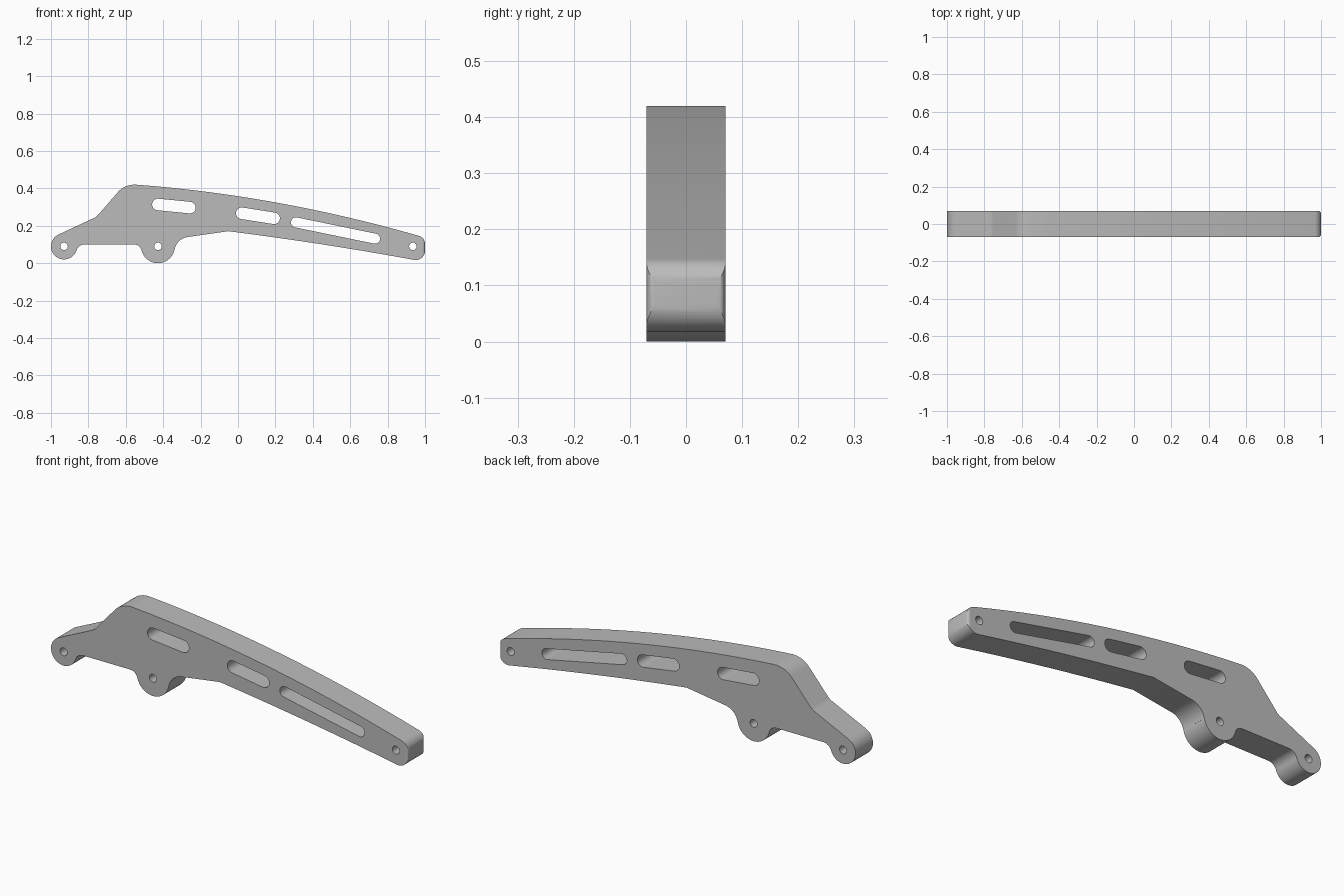
import bpy, bmesh
from math import cos, sin, radians, atan2, degrees

if "Cube" in bpy.data.objects:
    bpy.data.objects.remove(bpy.data.objects["Cube"])


def arc(cx, cz, r, start, end, n=12):
    angles = [radians(start + (end - start) * i / n) for i in range(n + 1)]
    return [(cx + r * cos(a), cz + r * sin(a)) for a in angles]


def circle(cx, cz, r, n=24):
    return arc(cx, cz, r, 0, 360, n)[:-1]


def slot(x0, z0, x1, z1, r):
    a = degrees(atan2(z1 - z0, x1 - x0))
    return arc(x0, z0, r, a + 90, a + 270) + arc(x1, z1, r, a - 90, a + 90)


def bow(x0, z0, x1, z1, rise, n=16):
    """Shallow curve between two points, bulging upward by rise."""
    return [(x0 + (x1 - x0) * t, z0 + (z1 - z0) * t + 4 * rise * t * (1 - t))
            for t in (i / n for i in range(1, n))]


def solid(name, loops, to_3d, depth):
    """Fill closed loops (outline plus holes) and extrude by the depth vector."""
    bm = bmesh.new()
    for loop in loops:
        verts = [bm.verts.new(to_3d(*p)) for p in loop]
        for a, b in zip(verts, verts[1:] + verts[:1]):
            bm.edges.new((a, b))
    bmesh.ops.triangle_fill(bm, edges=bm.edges[:], use_beauty=True)
    ext = bmesh.ops.extrude_face_region(bm, geom=bm.faces[:])
    moved = [g for g in ext["geom"] if isinstance(g, bmesh.types.BMVert)]
    bmesh.ops.translate(bm, verts=moved, vec=depth)
    bmesh.ops.recalc_face_normals(bm, faces=bm.faces[:])
    mesh = bpy.data.meshes.new(name)
    bm.to_mesh(mesh)
    bm.free()
    obj = bpy.data.objects.new(name, mesh)
    bpy.context.collection.objects.link(obj)
    return obj


# Side outline, clockwise from the rear lug
outline = (
    arc(-.93, .09, .07, -18, -242.5, 28)          # rear lug
    + arc(-.80, .305, .07, -62.5, -46, 4)         # soft kink
    + arc(-.553, .30, .12, 135, 86)               # shoulder
    + bow(-.545, .42, .967, .146, .040)           # arched top
    + arc(.955, .103, .045, 74.5, 0)              # tip, upper corner
    + arc(.95, .067, .05, 0, -98.5)               # tip, lower corner
    + bow(.943, .0175, -.053, .171, .007)         # underside
    + [(-.053, .171)]
    + arc(-.258, .058, .0825, 98, 169.4)          # fillet into the middle lug
    + arc(-.428, .09, .09, -10.6, -166, 24)       # middle lug
    + arc(-.556, .058, .042, 14, 90)              # fillets beside the flat
    + arc(-.82, .0544, .0456, 90, 162)[:-1]
)

# Bolt holes and lightening slots
holes = [circle(x, .09, .02) for x in (-.93, -.428, .935)]
holes += [slot(-.428, .314, -.257, .297, .031),
          slot(.02, .267, .193, .240, .031),
          slot(.31, .218, .733, .131, .027)]

arm = solid("swing_arm", [outline] + holes, lambda x, z: (x, -.1, z), (0, .2, 0))

# Plan outline trims the width and rounds the upright edges of the tip
plan = ([(-1.1, .07)] + arc(.985, .055, .015, 90, 0, 6)
        + arc(.985, -.055, .015, 0, -90, 6) + [(-1.1, -.07)])
trim = solid("width_trim", [plan], lambda x, y: (x, y, -.1), (0, 0, .7))
trim.hide_render = True

bpy.context.view_layer.objects.active = arm
arm.select_set(True)
cut = arm.modifiers.new("trim", 'BOOLEAN')
cut.operation = 'INTERSECT'
cut.solver = 'EXACT'
cut.object = trim
bpy.ops.object.modifier_apply(modifier=cut.name)
bpy.data.objects.remove(trim)

# Single grey finish
grey = bpy.data.materials.new("metal_grey")
grey.use_nodes = True
colour = (.5, .5, .5, 1)
grey.diffuse_color = colour
grey.node_tree.nodes["Principled BSDF"].inputs["Base Color"].default_value = colour
arm.data.materials.clear()
arm.data.materials.append(grey)

bpy.ops.object.shade_smooth_by_angle(angle=radians(30))
